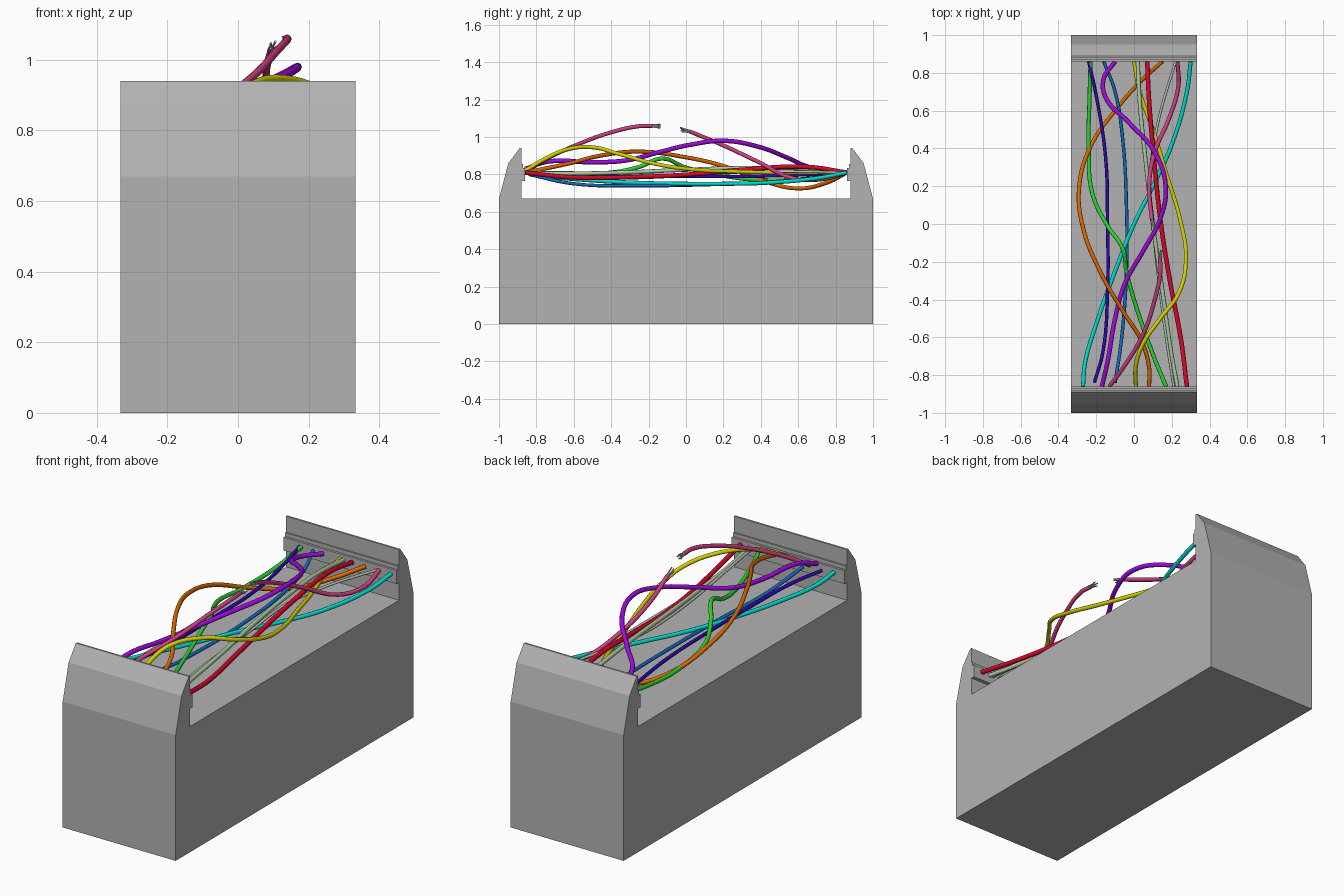
import bpy, bmesh, math, random
from mathutils import Vector

random.seed(4)
HALF_W = 0.333


def material(name, rgb):
    m = bpy.data.materials.new(name)
    m.diffuse_color = (*rgb, 1)
    return m


def extrude_profile(name, profile, mat):
    """Extrude a closed (y, z) outline across the width."""
    bm = bmesh.new()
    face = bm.faces.new([bm.verts.new((-HALF_W, y, z)) for y, z in profile])
    moved = bmesh.ops.extrude_face_region(bm, geom=[face])["geom"]
    verts = [g for g in moved if isinstance(g, bmesh.types.BMVert)]
    bmesh.ops.translate(bm, verts=verts, vec=(2 * HALF_W, 0, 0))
    bmesh.ops.recalc_face_normals(bm, faces=bm.faces)
    mesh = bpy.data.meshes.new(name)
    bm.to_mesh(mesh)
    bm.free()
    mesh.materials.append(mat)
    obj = bpy.data.objects.new(name, mesh)
    bpy.context.collection.objects.link(obj)
    return obj


def tube(name, points, radius, mat, resolution=6, sides=2):
    """Round cable running smoothly through (x, y, z) points."""
    curve = bpy.data.curves.new(name, "CURVE")
    curve.dimensions = "3D"
    curve.bevel_depth = radius
    curve.bevel_resolution = sides
    curve.resolution_u = resolution
    curve.use_fill_caps = True
    spline = curve.splines.new("BEZIER")
    spline.bezier_points.add(len(points) - 1)
    for bp, p in zip(spline.bezier_points, points):
        bp.co = p
        bp.handle_left_type = bp.handle_right_type = "AUTO"
    curve.materials.append(mat)
    obj = bpy.data.objects.new(name, curve)
    bpy.context.collection.objects.link(obj)
    bpy.ops.object.select_all(action="DESELECT")
    obj.select_set(True)
    bpy.context.view_layer.objects.active = obj
    bpy.ops.object.convert(target="MESH")
    bpy.ops.object.shade_smooth_by_angle(angle=math.radians(60))


def cable(color, rgb, points, radius=0.011):
    tube("cable_" + color, points, radius, material(color, rgb))


# Solid trough body with sloped end walls and stepped connector ledges
end = [(1, 0), (1, 0.67), (0.95, 0.86), (0.89, 0.94), (0.88, 0.94),
       (0.88, 0.855), (0.872, 0.855), (0.872, 0.835), (0.86, 0.835),
       (0.86, 0.765), (0.88, 0.765), (0.88, 0.67)]
extrude_profile("trough_body", end + [(-y, z) for y, z in reversed(end)],
                material("dark_grey", (0.45, 0.45, 0.45)))

# Loose cables crossing between the ledges
cable("teal", (0.0, 0.72, 0.62),
      [(-0.27, -0.86, 0.81), (-0.26, -0.74, 0.79), (-0.20, -0.53, 0.77), (-0.1, -0.25, 0.755),
       (0, 0, 0.75), (0.10, 0.2, 0.75), (0.2, 0.42, 0.755), (0.28, 0.7, 0.78), (0.3, 0.86, 0.81)])
cable("orange", (0.72, 0.14, 0.0),
      [(0.08, -0.86, 0.81), (0.08, -0.76, 0.83), (0.04, -0.62, 0.86), (-0.06, -0.46, 0.90),
       (-0.18, -0.25, 0.922), (-0.27, -0.02, 0.895), (-0.29, 0.2, 0.845), (-0.22, 0.43, 0.76),
       (-0.1, 0.6, 0.725), (0.03, 0.75, 0.755), (0.15, 0.86, 0.81)])
cable("green", (0.025, 0.65, 0.03),
      [(0.17, -0.86, 0.81), (0.10, -0.69, 0.80), (0.0, -0.4, 0.81), (-0.04, -0.25, 0.84),
       (-0.06, -0.13, 0.885), (-0.14, -0.01, 0.84), (-0.22, 0.16, 0.80), (-0.24, 0.4, 0.77),
       (-0.235, 0.68, 0.78), (-0.23, 0.86, 0.81)])
cable("navy", (0.03, 0.002, 0.45),
      [(-0.21, -0.84, 0.81), (-0.165, -0.68, 0.80), (-0.14, -0.35, 0.79), (-0.14, 0, 0.79),
       (-0.15, 0.35, 0.79), (-0.2, 0.68, 0.80), (-0.24, 0.86, 0.81)], 0.009)
cable("blue", (0.008, 0.15, 0.55),
      [(-0.1, -0.84, 0.80), (-0.065, -0.6, 0.75), (-0.04, -0.25, 0.74), (-0.04, 0.1, 0.745),
       (-0.06, 0.45, 0.76), (-0.1, 0.7, 0.785), (-0.16, 0.86, 0.81)], 0.009)
cable("yellow", (0.68, 0.64, 0.0),
      [(0.01, -0.86, 0.82), (0.01, -0.75, 0.885), (0.05, -0.63, 0.935), (0.14, -0.5, 0.945),
       (0.24, -0.36, 0.91), (0.275, -0.18, 0.86), (0.25, 0, 0.83), (0.17, 0.27, 0.815),
       (0.10, 0.5, 0.81), (0.03, 0.7, 0.81), (0, 0.86, 0.81)])
cable("purple", (0.35, 0.003, 0.72),
      [(-0.17, -0.86, 0.83), (-0.14, -0.73, 0.87), (-0.1, -0.5, 0.865), (-0.05, -0.32, 0.875),
       (0.05, -0.14, 0.92), (0.14, 0.03, 0.96), (0.168, 0.2, 0.98), (0.11, 0.38, 0.95),
       (-0.03, 0.54, 0.89), (-0.15, 0.67, 0.835), (-0.16, 0.77, 0.815), (-0.1, 0.86, 0.81)], 0.012)
cable("red", (0.7, 0.002, 0.025),
      [(0.28, -0.86, 0.81), (0.25, -0.62, 0.785), (0.19, -0.3, 0.785), (0.14, 0.02, 0.80),
       (0.11, 0.3, 0.825), (0.08, 0.65, 0.84), (0.07, 0.86, 0.81)], 0.012)
cable("pale_green", (0.42, 0.6, 0.36),
      [(0.23, -0.86, 0.81), (0.2, -0.7, 0.805), (0.15, -0.35, 0.81), (0.1, 0, 0.825),
       (0.06, 0.35, 0.835), (0.03, 0.65, 0.83), (0.02, 0.86, 0.81)])
cable("pale_grey", (0.5, 0.56, 0.5),
      [(0.21, -0.86, 0.81), (0.17, -0.6, 0.81), (0.125, -0.25, 0.80), (0.1, 0, 0.80),
       (0.085, 0.25, 0.81), (0.13, 0.55, 0.815), (0.22, 0.86, 0.81)], 0.007)

# Snapped cable: two halves with frayed wire ends
pink = material("pink", (0.62, 0.05, 0.22))
wire = material("bare_wire", (1, 1, 1))
halves = {
    "front": [(-0.13, -0.86, 0.81), (-0.05, -0.75, 0.88), (0.05, -0.58, 0.96),
              (0.11, -0.4, 1.025), (0.14, -0.25, 1.058), (0.137, -0.18, 1.06)],
    "back": [(0.23, 0.86, 0.81), (0.235, 0.73, 0.775), (0.19, 0.57, 0.78), (0.11, 0.38, 0.87),
             (0.08, 0.2, 0.955), (0.095, 0.02, 1.03)],
}
for side, pts in halves.items():
    tube("snapped_cable_" + side, pts, 0.011, pink)
    tip = Vector(pts[-1])
    out = Vector((-0.01, 1, -0.05)) if side == "front" else Vector((0.15, -1, 0.2))
    out.normalize()
    for i in range(5):
        a = i * math.tau / 5
        spread = Vector((math.cos(a), 0, math.sin(a)))
        length = random.uniform(0.04, 0.055)
        tube(f"frayed_wire_{side}_{i}",
             [tip + spread * 0.006 - out * 0.01, tip + out * length * 0.5 + spread * 0.008,
              tip + out * length + spread * 0.012], 0.0035, wire, 3, 1)
